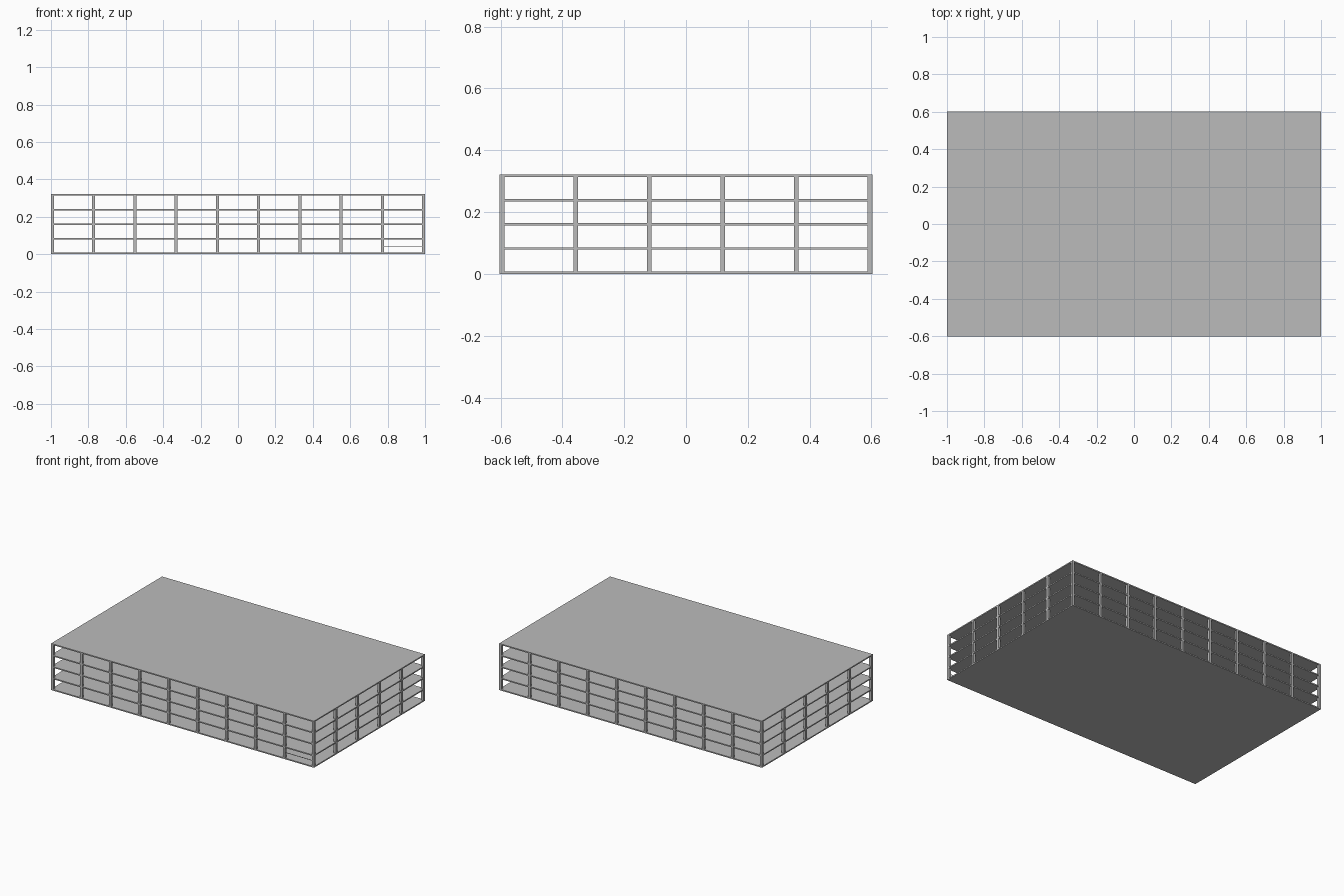
import bpy
import bmesh
from mathutils import Matrix, Vector

cube = bpy.data.objects.get("Cube")
if cube:
    bpy.data.objects.remove(cube, do_unlink=True)

LENGTH, DEPTH, HEIGHT = 2.0, 1.205, 0.321
SLAB, COLUMN = 0.008, 0.016
BAYS_X, BAYS_Y, STOREYS = 9, 5, 4
STOREY = (HEIGHT - SLAB) / STOREYS

concrete = bpy.data.materials.new("concrete grey")
concrete.use_nodes = True
GREY = (0.5, 0.5, 0.5, 1)
concrete.diffuse_color = GREY
concrete.node_tree.nodes["Principled BSDF"].inputs["Base Color"].default_value = GREY


def boxes(name, items):
    """One object made of axis-aligned boxes given as (centre, size)."""
    bm = bmesh.new()
    for centre, size in items:
        matrix = Matrix.Translation(centre) @ Matrix.Diagonal(Vector(size).to_4d())
        bmesh.ops.create_cube(bm, size=1, matrix=matrix)
    mesh = bpy.data.meshes.new(name)
    bm.to_mesh(mesh)
    bm.free()
    mesh.materials.append(concrete)
    obj = bpy.data.objects.new(name, mesh)
    bpy.context.collection.objects.link(obj)
    return obj


# Floor slabs and roof
for level in range(STOREYS + 1):
    name = "roof_slab" if level == STOREYS else f"floor_slab_{level}"
    boxes(name, [((0, 0, SLAB / 2 + level * STOREY), (LENGTH, DEPTH, SLAB))])

# Column grid, standing between the slabs with faces flush to their edges
step_x = (LENGTH - COLUMN) / BAYS_X
step_y = (DEPTH - COLUMN) / BAYS_Y
for level in range(STOREYS):
    z = SLAB + level * STOREY + (STOREY - SLAB) / 2
    boxes(f"columns_{level}", [
        (((i - BAYS_X / 2) * step_x, (j - BAYS_Y / 2) * step_y, z),
         (COLUMN, COLUMN, STOREY - SLAB))
        for i in range(BAYS_X + 1) for j in range(BAYS_Y + 1)])

# Barrier arm across the front left entrance bay
boxes("entrance_barrier", [
    ((BAYS_X / 2 * step_x - step_x / 2, -(DEPTH - COLUMN) / 2, 0.043),
     (step_x - COLUMN, 0.003, 0.003))])
